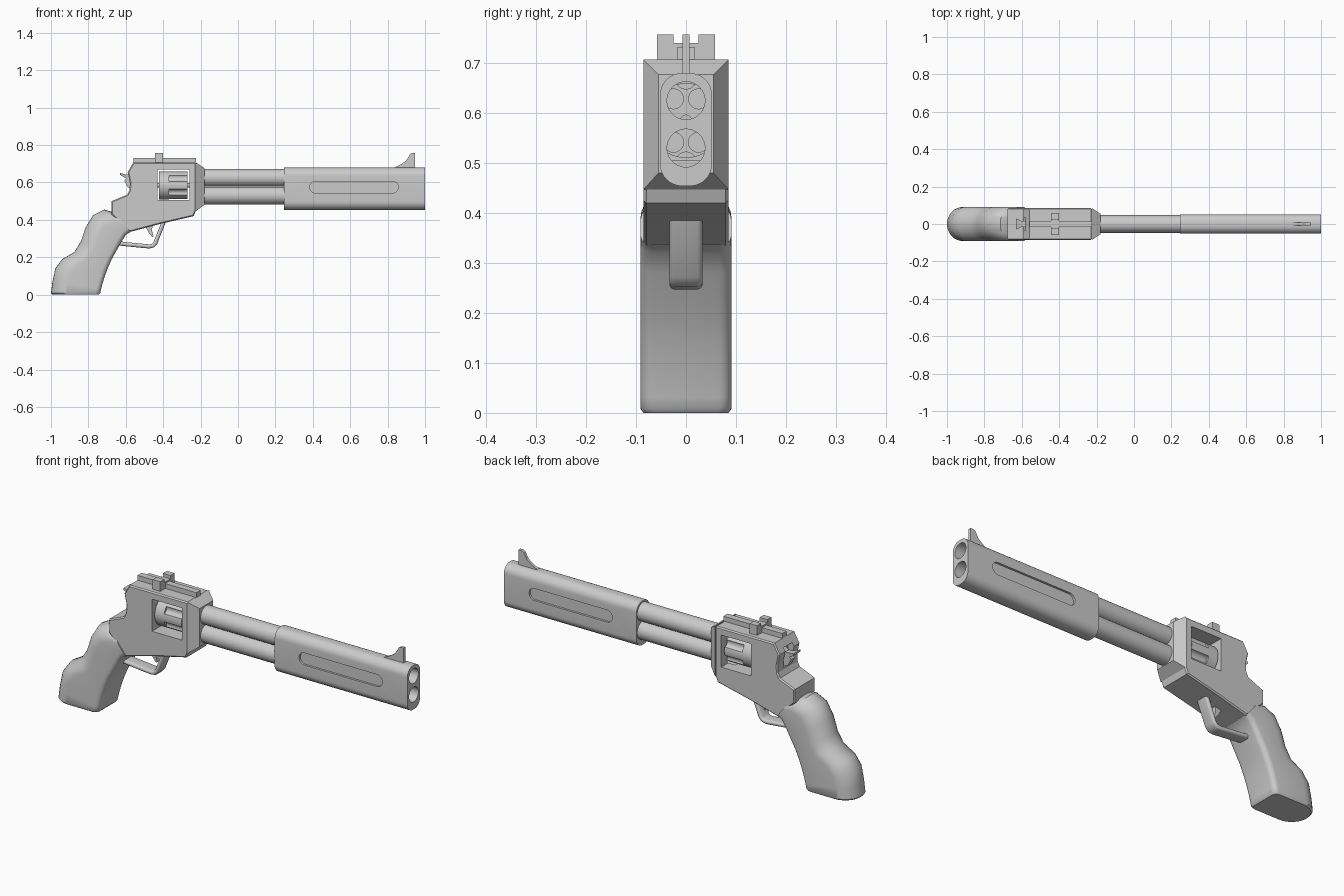
import bpy, bmesh, math
from mathutils import Vector

if "Cube" in bpy.data.objects:
    bpy.data.objects.remove(bpy.data.objects["Cube"], do_unlink=True)

grey = bpy.data.materials.new("plain_grey")
grey.use_nodes = True
grey.diffuse_color = (0.6, 0.6, 0.6, 1)
grey.node_tree.nodes["Principled BSDF"].inputs["Base Color"].default_value = (0.6, 0.6, 0.6, 1)


def activate(ob):
    bpy.ops.object.select_all(action='DESELECT')
    ob.select_set(True)
    bpy.context.view_layer.objects.active = ob


def loft(name, rings):
    """Skin a list of equal-length point rings and cap both ends."""
    bm = bmesh.new()
    loops = [[bm.verts.new(p) for p in ring] for ring in rings]
    n = len(loops[0])
    for a, b in zip(loops, loops[1:]):
        for i in range(n):
            j = (i + 1) % n
            bm.faces.new((a[i], a[j], b[j], b[i]))
    bm.faces.new(loops[0])
    bm.faces.new(loops[-1])
    bmesh.ops.recalc_face_normals(bm, faces=bm.faces)
    mesh = bpy.data.meshes.new(name)
    bm.to_mesh(mesh)
    bm.free()
    mesh.materials.append(grey)
    ob = bpy.data.objects.new(name, mesh)
    bpy.context.collection.objects.link(ob)
    return ob


def plate(name, outline, half):
    """Side outline (x, z) extruded across the width."""
    return loft(name, [[(x, y, z) for x, z in outline] for y in (-half, half)])


def box(name, x0, x1, half, z0, z1):
    return plate(name, [(x0, z0), (x1, z0), (x1, z1), (x0, z1)], half)


def rod(name, x0, x1, y, z, r, n=32):
    ring = [(y + r * math.cos(t * math.tau / n), z + r * math.sin(t * math.tau / n)) for t in range(n)]
    return loft(name, [[(x, a, b) for a, b in ring] for x in (x0, x1)])


def rounded(cx, cy, hx, hy, r, n=8):
    """Rounded rectangle as 2D points."""
    pts = []
    for k, (sx, sy) in enumerate(((1, 1), (-1, 1), (-1, -1), (1, -1))):
        for i in range(n + 1):
            t = (k + i / n) * math.pi / 2
            pts.append((cx + sx * (hx - r) + r * math.cos(t), cy + sy * (hy - r) + r * math.sin(t)))
    return pts


def apply(ob, kind, **settings):
    mod = ob.modifiers.new(kind, kind)
    for key, value in settings.items():
        setattr(mod, key, value)
    activate(ob)
    bpy.ops.object.modifier_apply(modifier=mod.name)


def cut(ob, *cutters):
    for c in cutters:
        apply(ob, 'BOOLEAN', operation='DIFFERENCE', object=c, solver='EXACT')
        bpy.data.objects.remove(c, do_unlink=True)


def smooth(ob, angle=35):
    activate(ob)
    bpy.ops.object.shade_smooth_by_angle(angle=math.radians(angle))


BORES = (0.625, 0.53)
AXIS = 0.585


def bore_cutters(x0, x1):
    return [rod("bore", x0, x1, 0, z, 0.038) for z in BORES]


# Frame with cylinder window and hammer slot
frame = plate("frame", [(-0.56, 0.707), (-0.225, 0.707), (-0.225, 0.45), (-0.237, 0.42),
                        (-0.41, 0.38), (-0.58, 0.335), (-0.677, 0.43), (-0.677, 0.5),
                        (-0.592, 0.535), (-0.58, 0.56), (-0.578, 0.6), (-0.59, 0.655)], 0.085)
apply(frame, 'BEVEL', width=0.006, segments=1, limit_method='ANGLE', angle_limit=math.radians(80))
cut(frame, box("window", -0.43, -0.26, 0.2, 0.505, 0.67),
    box("hammer_slot", -0.7, -0.555, 0.035, 0.57, 0.672), *bore_cutters(-0.3, -0.1))

# Tapered frame nose
nose = loft("frame_nose", [
    [(x, -h, z0), (x, h, z0), (x, h, z1), (x, -h, z1)]
    for x, h, z0, z1 in ((-0.225, 0.085, 0.447, 0.707), (-0.18, 0.055, 0.48, 0.677))])
cut(nose, *bore_cutters(-0.3, -0.1))

# Fluted cylinder with six chambers
drum = rod("cylinder", -0.422, -0.27, 0, AXIS, 0.075, 48)
for k in range(6):
    a = k * math.pi / 3
    b = a + math.pi / 6
    cut(drum, rod("chamber", -0.5, -0.2, 0.05 * math.cos(a), AXIS + 0.05 * math.sin(a), 0.02, 20),
        rod("flute", -0.37, -0.2, 0.085 * math.cos(b), AXIS + 0.085 * math.sin(b), 0.022, 20))
smooth(drum)
smooth(rod("cylinder_pin", -0.45, -0.24, 0, AXIS, 0.012, 16))

# Two stacked barrels
for name, z in zip(("upper_barrel", "lower_barrel"), BORES):
    barrel = rod(name, -0.2, 0.3, 0, z, 0.047, 40)
    cut(barrel, rod("bore", -0.3, 0.4, 0, z, 0.038))
    smooth(barrel)

# Barrel shroud with a shallow groove on each side
section = rounded(0, 0.567, 0.052, 0.113, 0.044)
shroud = loft("barrel_shroud", [[(x, y, z) for y, z in section] for x in (0.245, 1.0)])
cut(shroud, *bore_cutters(0.2, 1.1))
slot = rounded(0.62, 0.575, 0.237, 0.031, 0.0309)
for side in (-1, 1):
    cut(shroud, loft("groove", [[(x, side * y, z) for x, z in slot] for y in (0.041, 0.08)]))
smooth(shroud)

# Sights and top rail
plate("front_sight", [(0.825, 0.675), (0.87, 0.696), (0.9, 0.718), (0.92, 0.752),
                      (0.93, 0.757), (0.947, 0.757), (0.947, 0.675)], 0.007)
box("top_rail", -0.56, -0.225, 0.017, 0.7, 0.732)
rear = box("rear_sight", -0.445, -0.402, 0.058, 0.705, 0.757)
cut(rear, box("notch", -0.5, -0.3, 0.025, 0.74, 0.8))

# Hammer with flared spur
loft("hammer_spur", [[(x, -h, z0), (x, h, z0), (x, h, z1), (x, -h, z1)]
                     for x, h, z0, z1 in ((-0.632, 0.03, 0.642, 0.652), (-0.6, 0.016, 0.622, 0.642),
                                          (-0.55, 0.014, 0.61, 0.64))])
plate("hammer_body", [(-0.59, 0.63), (-0.608, 0.61), (-0.59, 0.575), (-0.55, 0.565), (-0.55, 0.66)], 0.014)

# Trigger
plate("trigger", [(-0.5, 0.375), (-0.48, 0.335), (-0.458, 0.308), (-0.452, 0.312),
                  (-0.46, 0.345), (-0.455, 0.385)], 0.012)

# Trigger guard: rounded band swept along a bent path
path = [Vector(p) for p in ((-0.64, 0.275), (-0.6, 0.27), (-0.475, 0.258), (-0.455, 0.262),
                            (-0.442, 0.276), (-0.395, 0.395))]
rings = []
for i, p in enumerate(path):
    d = (path[min(i + 1, len(path) - 1)] - path[max(i - 1, 0)]).normalized()
    rings.append([(p.x - d.y * v, u, p.y + d.x * v) for u, v in rounded(0, 0, 0.033, 0.011, 0.0105, 4)])
smooth(loft("trigger_guard", rings), 50)

# Grip: back and front edge points, lofted with a round back and softer front
edges = [((-0.655, 0.437), (-0.575, 0.335)), ((-0.715, 0.455), (-0.6, 0.32)),
         ((-0.775, 0.425), (-0.625, 0.28)), ((-0.815, 0.36), (-0.65, 0.235)),
         ((-0.84, 0.285), (-0.675, 0.19)), ((-0.875, 0.228), (-0.695, 0.145)),
         ((-0.94, 0.19), (-0.71, 0.105)), ((-0.977, 0.14), (-0.724, 0.06)),
         ((-0.992, 0.07), (-0.732, 0.03)), ((-1.0, 0.008), (-0.737, 0.008)),
         ((-0.993, 0.0), (-0.744, 0.0))]


def grip_section(back, front, half):
    b, f = Vector(back), Vector(front)
    length = (b - f).length
    deep, small = min(0.085, length * 0.5), 0.025
    pts = []
    for i in range(17):                      # round back
        t = math.pi * (i / 16 - 0.5)
        pts.append((length - deep + deep * math.cos(t), half * math.sin(t)))
    for s in (1, -1):                        # small front corners
        for i in range(5):
            t = math.pi / 2 * (i / 4 if s > 0 else 1 - i / 4)
            pts.append((small - small * math.sin(t), s * (half - small + small * math.cos(t))))
    d = (b - f) / length
    return [(f.x + d.x * u, y, f.y + d.y * u) for u, y in pts]


grip = loft("grip", [grip_section(b, f, 0.085 if b[1] == 0 else 0.091) for b, f in edges])
smooth(grip, 40)
